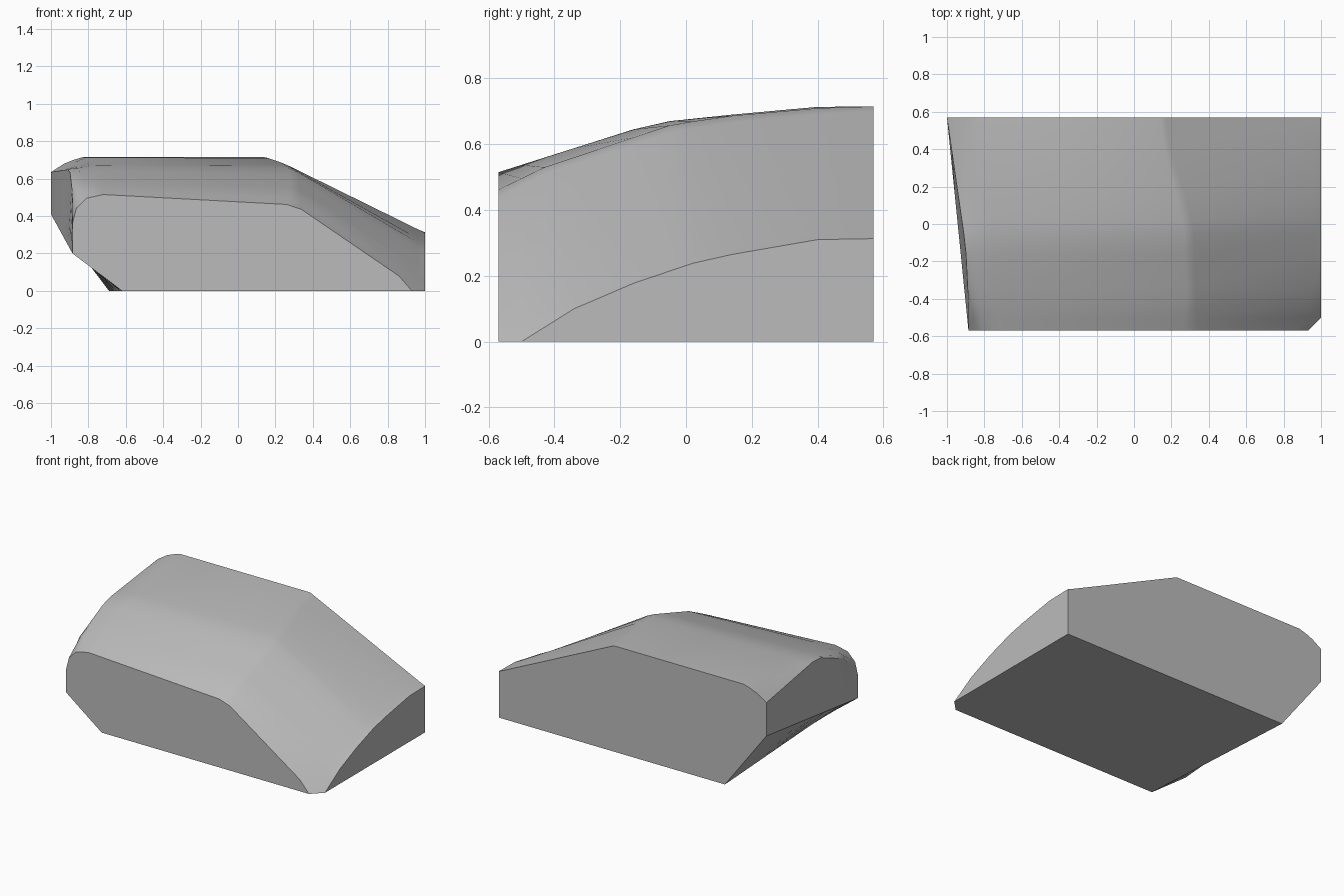
import bpy
import bmesh

cube = bpy.data.objects.get("Cube")
if cube:
    bpy.data.objects.remove(cube, do_unlink=True)


def flat_material(name, colour):
    mat = bpy.data.materials.new(name)
    mat.use_nodes = True
    mat.diffuse_color = colour
    mat.node_tree.nodes["Principled BSDF"].inputs["Base Color"].default_value = colour
    return mat


FRONT, BACK = -0.57, 0.57

# Lengthwise rails of the block: (y, x, z) keys running front to back
bottom_left = [(FRONT, -0.62, 0), (BACK, -0.69, 0)]
side_low = [(FRONT, -0.885, 0.2), (BACK, -1, 0.41)]
side_high = [(FRONT, -0.885, 0.36), (-0.43, -0.885, 0.52),
             (-0.12, -0.9, 0.65), (BACK, -1, 0.635)]
shoulder_low = [(FRONT, -0.865, 0.44), (-0.43, -0.87, 0.54),
                (-0.12, -0.88, 0.652), (BACK, -0.93, 0.68)]
shoulder_mid = [(FRONT, -0.81, 0.495), (-0.43, -0.83, 0.555),
                (-0.12, -0.84, 0.653), (BACK, -0.88, 0.7)]
shoulder_high = [(FRONT, -0.72, 0.515), (-0.16, -0.75, 0.645), (-0.05, -0.76, 0.67),
                 (0.36, -0.81, 0.713), (BACK, -0.83, 0.715)]
crease_left = [(FRONT, 0.26, 0.462), (-0.43, 0.28, 0.53), (-0.05, 0.27, 0.657),
               (0.1, 0.24, 0.683), (0.45, 0.15, 0.714), (BACK, 0.14, 0.715)]
crease_right = [(FRONT, 0.34, 0.435), (-0.43, 0.33, 0.51), (-0.05, 0.32, 0.635),
                (0.1, 0.29, 0.662), (0.45, 0.18, 0.697), (BACK, 0.17, 0.701)]
slope_low = [(FRONT, 0.86, 0.08), (-0.5, 0.92, 0.07), (-0.34, 0.96, 0.125),
             (0.02, 0.96, 0.26), (0.4, 0.96, 0.33), (BACK, 0.96, 0.33)]
slope_end = [(FRONT, 0.93, 0), (-0.5, 1, 0), (-0.34, 1, 0.1), (-0.16, 1, 0.177),
             (0.02, 1, 0.238), (0.14, 1, 0.265), (0.4, 1, 0.31), (BACK, 1, 0.313)]
bottom_right = [(FRONT, 0.93, 0), (-0.5, 1, 0), (BACK, 1, 0)]
RAILS = [bottom_left, side_low, side_high, shoulder_low, shoulder_mid, shoulder_high,
         crease_left, crease_right, slope_low, slope_end, bottom_right]
STATIONS = [FRONT, -0.5, -0.43, -0.34, -0.16, -0.05, 0.02, 0.14, 0.4, BACK]


def on_rail(rail, y):
    """Point of a rail at depth y, interpolated between its keys."""
    for (y0, x0, z0), (y1, x1, z1) in zip(rail, rail[1:]):
        if y <= y1:
            t = (y - y0) / (y1 - y0)
            return (x0 + (x1 - x0) * t, y, z0 + (z1 - z0) * t)


# Loft the sections and cap both ends
bm = bmesh.new()
sections = [[bm.verts.new(on_rail(rail, y)) for rail in RAILS] for y in STATIONS]
count = len(RAILS)
for near, far in zip(sections, sections[1:]):
    for i in range(count):
        j = (i + 1) % count
        bm.faces.new((near[i], near[j], far[j], far[i]))
bm.faces.new(sections[0])
bm.faces.new(sections[-1])
bmesh.ops.remove_doubles(bm, verts=bm.verts, dist=0.0005)
bmesh.ops.recalc_face_normals(bm, faces=bm.faces)

mesh = bpy.data.meshes.new("stone_block")
bm.to_mesh(mesh)
bm.free()
block = bpy.data.objects.new("stone_block", mesh)
bpy.context.collection.objects.link(block)
mesh.materials.append(flat_material("stone grey", (0.5, 0.5, 0.5, 1)))

# Soft rounded top, crisp edges around the flat sides
bpy.context.view_layer.objects.active = block
block.select_set(True)
bpy.ops.object.shade_smooth_by_angle(angle=0.6)
